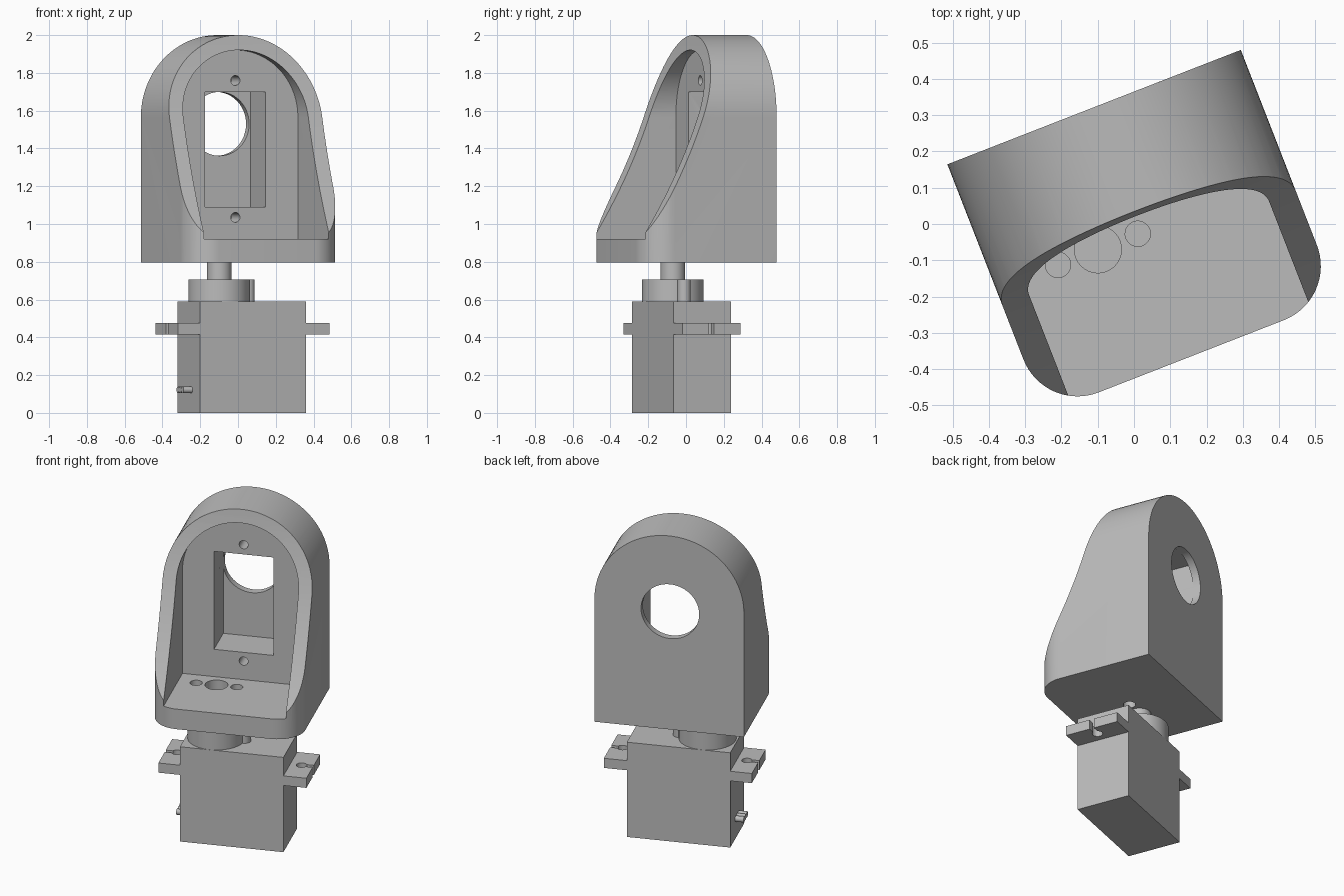
import bpy, bmesh
from math import sin, cos, pi, radians
from mathutils import Vector

if "Cube" in bpy.data.objects:
    bpy.data.objects.remove(bpy.data.objects["Cube"], do_unlink=True)

TURN = radians(21.3)      # whole assembly is turned about z
MID = 0.0145              # centre line of the bracket
SHAFT = (-0.118, -0.029)  # servo shaft position

grey = bpy.data.materials.new("plain grey")
grey.use_nodes = True
grey.diffuse_color = (0.5, 0.5, 0.5, 1)
grey.node_tree.nodes["Principled BSDF"].inputs["Base Color"].default_value = (0.5, 0.5, 0.5, 1)


def arc(cx, cy, r, a0, a1, n):
    steps = [radians(a0 + (a1 - a0) * i / n) for i in range(n + 1)]
    return [(cx + r * cos(a), cy + r * sin(a)) for a in steps]


def circle(cx, cy, r, n=48):
    return arc(cx, cy, r, 0, 360, n)[:-1]


def rect(x0, x1, y0, y1):
    return [(x0, y0), (x1, y0), (x1, y1), (x0, y1)]


def arch(half, base):
    return [(MID - half, base), (MID + half, base)] + arc(MID, 1.566, half, 0, 180, 48)


def prism(name, pts, axis, lo, hi):
    """Extrude a closed 2D outline along the given axis from lo to hi."""
    place = {"x": lambda p: (lo, p[0], p[1]),
             "y": lambda p: (p[0], lo, p[1]),
             "z": lambda p: (p[0], p[1], lo)}[axis]
    move = Vector([(hi - lo) * (axis == a) for a in "xyz"])
    bm = bmesh.new()
    face = bm.faces.new([bm.verts.new(place(p)) for p in pts])
    out = bmesh.ops.extrude_face_region(bm, geom=[face], use_keep_orig=True)
    top = [v for v in out["geom"] if isinstance(v, bmesh.types.BMVert)]
    bmesh.ops.translate(bm, verts=top, vec=move)
    bmesh.ops.recalc_face_normals(bm, faces=bm.faces)
    mesh = bpy.data.meshes.new(name)
    bm.to_mesh(mesh)
    bm.free()
    mesh.materials.append(grey)
    obj = bpy.data.objects.new(name, mesh)
    obj.rotation_euler.z = TURN
    bpy.context.collection.objects.link(obj)
    parts.append(obj)
    return obj


def cut(target, *shape):
    cutter = prism("cutter", *shape)
    cutter.hide_render = True
    parts.remove(cutter)
    mod = target.modifiers.new("cut", "BOOLEAN")
    mod.operation = "DIFFERENCE"
    mod.solver = "EXACT"
    mod.object = cutter
    bpy.context.view_layer.update()
    bpy.context.view_layer.objects.active = target
    bpy.ops.object.modifier_apply(modifier=mod.name)
    bpy.data.objects.remove(cutter, do_unlink=True)


parts = []

# Bracket: arched block with rounded front corners
FRONT, BACK, HALF, R = -0.397, 0.34, 0.434, 0.16
bracket = prism("bracket", arch(HALF, 0.795), "y", FRONT, BACK)
for s in (-1, 1):
    corner = arc(HALF - R, FRONT + R, R, -90, 0, 16)
    corner += [(HALF + 0.1, FRONT + R), (HALF + 0.1, FRONT - 0.1), (HALF - R, FRONT - 0.1)]
    cut(bracket, [(MID + s * x, y) for x, y in corner], "z", 0.7, 2.1)

# Curved sloping front edge of the side walls
slope = []
for i in range(25):
    t = -0.02 + 1.14 * i / 24
    slope.append((FRONT + 0.641 * t - 0.2256 * t * t, 0.92 + t))
cut(bracket, slope + [(-0.7, 2.04), (-0.7, 0.9)], "x", -0.7, 0.7)

# Hollow inside, servo pocket, round opening and screw holes
cut(bracket, arch(0.355, 0.92), "y", -0.6, 0.075)
cut(bracket, rect(MID - 0.172, MID + 0.172, 1.09, 1.70), "y", 0.0, 0.295)
cut(bracket, circle(MID - 0.005, 1.53, 0.169), "y", 0.2, 0.5)
for z in (1.035, 1.76):
    cut(bracket, circle(MID, z, 0.026, 24), "y", 0.0, 0.2)
for s in (-1, 1):
    cut(bracket, circle(SHAFT[0] + s * 0.118, SHAFT[1], 0.035, 24), "z", 0.7, 1.0)
cut(bracket, circle(*SHAFT, 0.065, 32), "z", 0.85, 1.0)

# Servo case with gear housings and shaft
V = SHAFT[1]
prism("servo_case", rect(-0.29, 0.311, V - 0.164, V + 0.164), "z", 0, 0.59)
prism("gear_housing", circle(*SHAFT, 0.163), "z", 0.58, 0.705)
prism("small_gear_housing", circle(SHAFT[0] + 0.164, V, 0.035, 24), "z", 0.58, 0.705)
prism("servo_shaft", circle(*SHAFT, 0.065, 32), "z", 0.69, 0.82)

# Mounting tabs with keyhole slots
for side, s in (("right", -1), ("left", 1)):
    keyhole = arc(0.362, 0, 0.03, 27, 333, 24)
    outline = [(0.28, 0.164), (0.43, 0.164), (0.43, 0.0136)] + keyhole
    outline += [(0.43, -0.0136), (0.43, -0.164), (0.28, -0.164)]
    prism(side + "_mounting_tab", [(MID + s * x, V + y) for x, y in outline], "z", 0.415, 0.475)

# Three cable stubs
for i in (-1, 0, 1):
    prism("cable_wire", circle(V + i * 0.035, 0.122, 0.0175, 16), "x", -0.34, -0.28)

# Smooth round surfaces, keep edges sharp
bpy.ops.object.select_all(action="DESELECT")
for obj in parts:
    obj.select_set(True)
bpy.context.view_layer.objects.active = bracket
bpy.ops.object.shade_smooth_by_angle(angle=radians(30))
